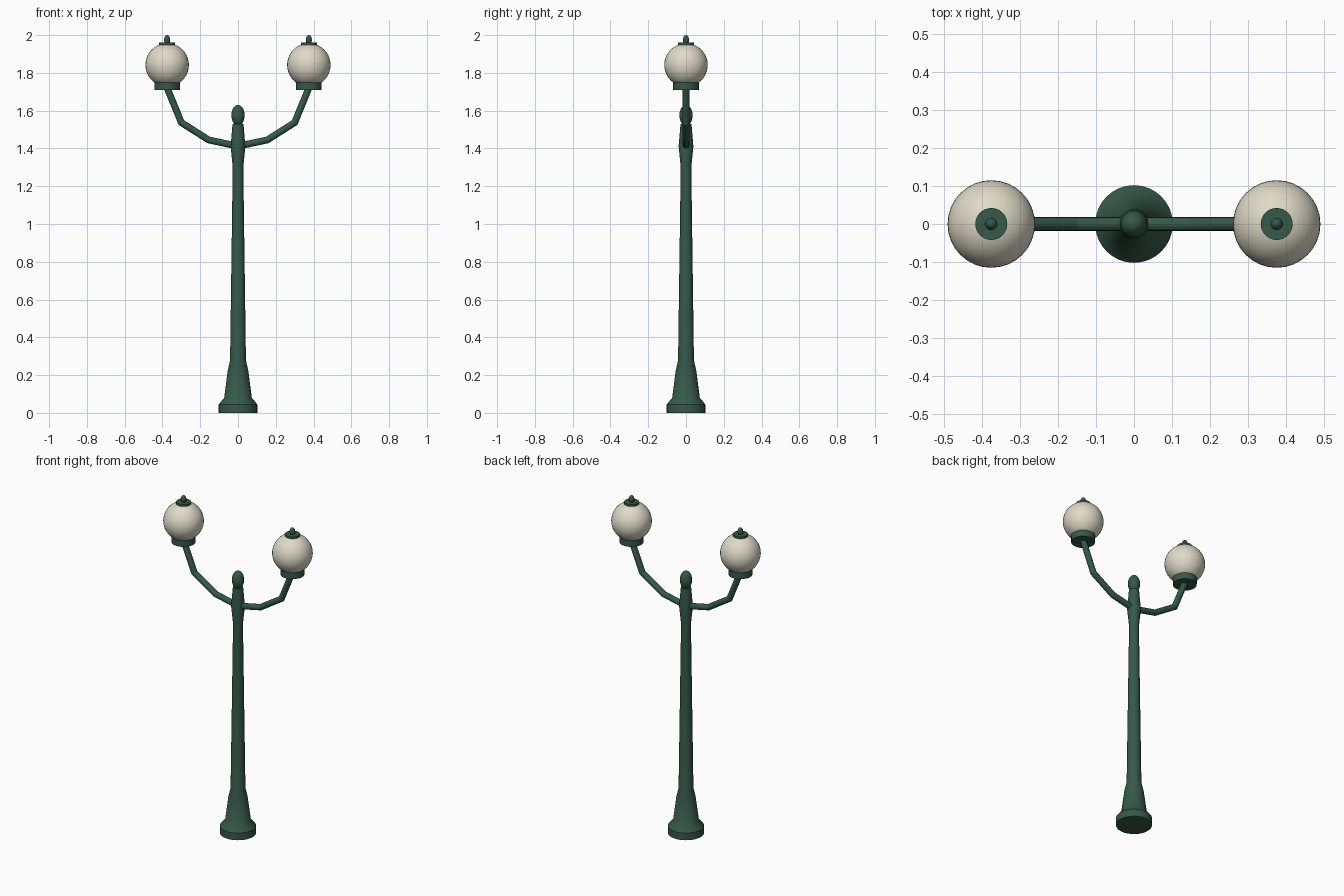
import bpy
import math
from mathutils import Vector

cube = bpy.data.objects.get("Cube")
if cube:
    bpy.data.objects.remove(cube, do_unlink=True)


def material(name, rgb):
    mat = bpy.data.materials.new(name)
    mat.use_nodes = True
    mat.diffuse_color = (*rgb, 1)
    mat.node_tree.nodes["Principled BSDF"].inputs["Base Color"].default_value = (*rgb, 1)
    return mat


green = material("dark green paint", (0.037, 0.1, 0.066))
cream = material("cream glass", (0.74, 0.70, 0.57))


def finish(obj, name, mat, angle=35):
    obj.name = obj.data.name = name
    obj.data.materials.append(mat)
    bpy.ops.object.select_all(action="DESELECT")
    obj.select_set(True)
    bpy.context.view_layer.objects.active = obj
    bpy.ops.object.shade_smooth_by_angle(angle=math.radians(angle))
    return obj


def lathe(name, profile, mat, x=0, z=0, sides=32):
    """Solid of revolution from (radius, height) rings, capped at both ends."""
    verts, faces = [], []
    for r, h in profile:
        for i in range(sides):
            a = math.tau * i / sides
            verts.append((r * math.cos(a), r * math.sin(a), h))
    for k in range(len(profile) - 1):
        for i in range(sides):
            j = (i + 1) % sides
            a, b = k * sides, (k + 1) * sides
            faces.append((a + i, a + j, b + j, b + i))
    faces.append(tuple(reversed(range(sides))))
    faces.append(tuple(range(len(verts) - sides, len(verts))))
    mesh = bpy.data.meshes.new(name)
    mesh.from_pydata(verts, [], faces)
    obj = bpy.data.objects.new(name, mesh)
    bpy.context.collection.objects.link(obj)
    obj.location = (x, 0, z)
    return finish(obj, name, mat)


def ball(name, center, radius, mat, stretch=1):
    bpy.ops.mesh.primitive_uv_sphere_add(segments=32, ring_count=20, radius=radius, location=center)
    obj = bpy.context.object
    obj.scale.z = stretch
    return finish(obj, name, mat)


def tube(name, points, radius, mat, sides=16):
    """Round bar swept along a bent path in the xz plane, with mitred joints."""
    pts = [Vector(p) for p in points]
    verts, faces = [], []
    for k, p in enumerate(pts):
        before = (p - pts[k - 1]).normalized() if k else None
        after = (pts[k + 1] - p).normalized() if k < len(pts) - 1 else None
        along = ((before or after) + (after or before)).normalized()
        across = Vector((-along.z, 0, along.x))
        miter = 1 / along.dot(before or after)
        for i in range(sides):
            a = math.tau * i / sides
            side = across * (math.cos(a) * radius * miter)
            verts.append(p + side + Vector((0, math.sin(a) * radius, 0)))
    for k in range(len(pts) - 1):
        for i in range(sides):
            j = (i + 1) % sides
            a, b = k * sides, (k + 1) * sides
            faces.append((a + i, b + i, b + j, a + j))
    faces.append(tuple(range(sides)))
    faces.append(tuple(reversed(range(len(verts) - sides, len(verts)))))
    mesh = bpy.data.meshes.new(name)
    mesh.from_pydata(verts, [], faces)
    mesh.update()
    obj = bpy.data.objects.new(name, mesh)
    bpy.context.collection.objects.link(obj)
    # Keep normals facing outward on the mirrored arm too
    if points[-1][0] < 0:
        mesh.flip_normals()
    return finish(obj, name, mat, 15)


# Pole: foot, flared base, tapering shaft and swollen neck
lathe("pole", [(0.102, 0), (0.102, 0.045), (0.073, 0.08), (0.055, 0.22),
               (0.042, 0.28), (0.028, 1.3), (0.039, 1.41), (0.029, 1.53)], green)
ball("pole_finial", (0, 0, 1.575), 0.035, green, 1.57)

# One lamp on each side
for side, s in (("left", 1), ("right", -1)):
    x = s * 0.375
    tube(side + "_arm", [(0, 0, 1.412), (s * 0.155, 0, 1.445),
                         (s * 0.3, 0, 1.537), (s * 0.375, 0, 1.72)], 0.018, green)
    lathe(side + "_collar", [(0.068, 0), (0.068, 0.042)], green, x, 1.71)
    ball(side + "_globe", (x, 0, 1.842), 0.115, cream)
    lathe(side + "_cap", [(0.042, 0), (0.042, 0.016)], green, x, 1.945)
    ball(side + "_cap_finial", (x, 0, 1.975), 0.016, green, 1.56)
